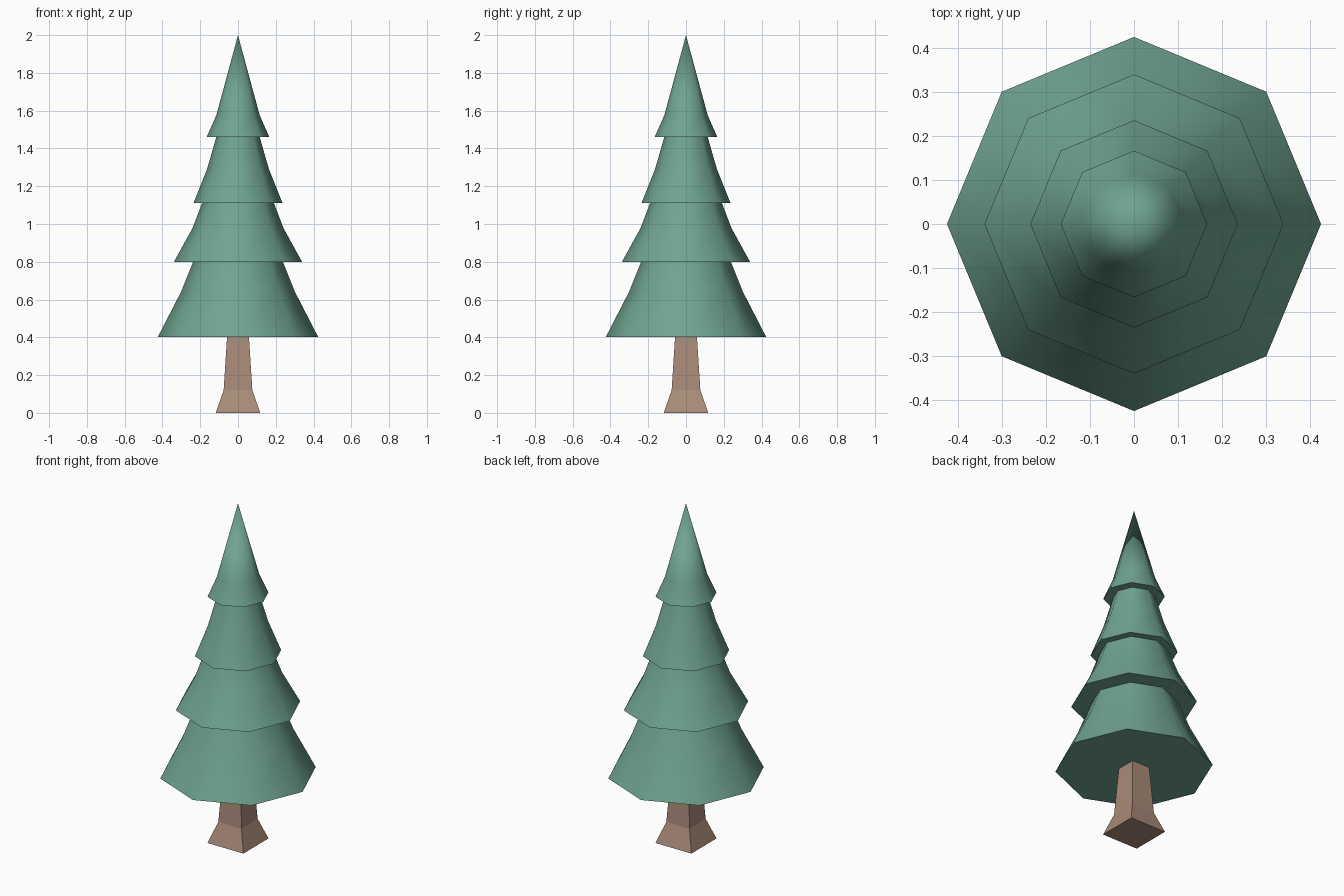
import bpy, bmesh
from math import cos, sin, pi, radians, sqrt

if "Cube" in bpy.data.objects:
    bpy.data.objects.remove(bpy.data.objects["Cube"])


def material(name, color):
    m = bpy.data.materials.new(name)
    m.diffuse_color = (*color, 1)
    m.use_nodes = True
    m.node_tree.nodes["Principled BSDF"].inputs["Base Color"].default_value = m.diffuse_color
    return m


def lathe(name, profile, sides, start, mat, tip=None):
    """Stack polygon rings (radius, z), cap the base, end in a tip or a cap."""
    bm = bmesh.new()
    rings = [[bm.verts.new((r * cos(start + 2 * pi * i / sides),
                            r * sin(start + 2 * pi * i / sides), z))
              for i in range(sides)] for r, z in profile]
    for a, b in zip(rings, rings[1:]):
        for i in range(sides):
            j = (i + 1) % sides
            bm.faces.new((a[i], a[j], b[j], b[i]))
    bm.faces.new(rings[0][::-1])
    top = rings[-1]
    if tip is None:
        bm.faces.new(top)
    else:
        apex = bm.verts.new((0, 0, tip))
        for i in range(sides):
            bm.faces.new((top[i], top[(i + 1) % sides], apex))
    bmesh.ops.recalc_face_normals(bm, faces=bm.faces)
    mesh = bpy.data.meshes.new(name)
    bm.to_mesh(mesh)
    bm.free()
    ob = bpy.data.objects.new(name, mesh)
    bpy.context.collection.objects.link(ob)
    mesh.materials.append(mat)
    return ob


green = material("needles", (0.16, 0.37, 0.28))
brown = material("bark", (0.40, 0.26, 0.19))

# Foliage: four flared octagonal tiers, each with a flat overhanging underside
foliage = lathe("foliage", [
    (0.424, 0.403), (0.302, 0.64), (0.238, 0.80),
    (0.339, 0.80), (0.240, 0.98), (0.190, 1.112),
    (0.235, 1.112), (0.164, 1.29), (0.115, 1.46),
    (0.166, 1.46), (0.115, 1.575)], 8, 0, green, tip=2.0)
bpy.context.view_layer.objects.active = foliage
foliage.select_set(True)
bpy.ops.object.shade_smooth_by_angle(angle=radians(50))

# Trunk: square, flared at the foot
trunk = lathe("trunk", [(h * sqrt(2), z) for h, z in
                        ((0.118, 0), (0.076, 0.12), (0.058, 0.403))],
              4, pi / 4, brown)
